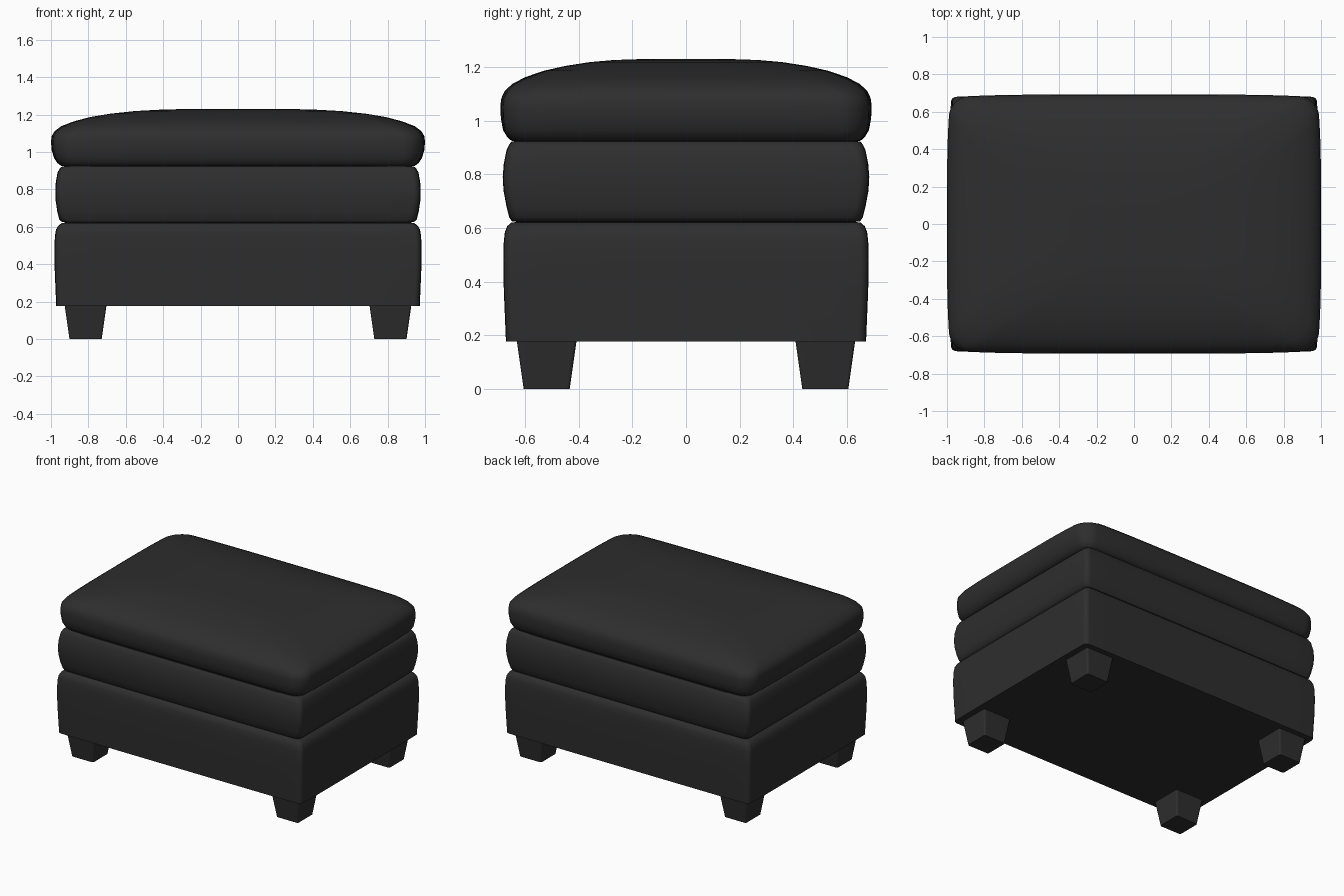
import bpy, bmesh, math

mat = bpy.data.materials.new("black leather")
mat.diffuse_color = (0.027, 0.027, 0.027, 1)


def ring(hx, hy, z, r, bow):
    """Rounded rectangle outline with slightly bowed sides."""
    pts = []
    corners = [(1, 1), (-1, 1), (-1, -1), (1, -1)]
    for i, (sx, sy) in enumerate(corners):
        cx, cy = sx * (hx - r), sy * (hy - r)
        for k in range(9):
            a = math.pi / 2 * (i + k / 8)
            pts.append((cx + r * math.cos(a), cy + r * math.sin(a)))
        # points along the side towards the next corner
        nx, ny = corners[(i + 1) % 4]
        a = math.pi / 2 * (i + 1)
        p = pts[-1]
        q = (nx * (hx - r) + r * math.cos(a), ny * (hy - r) + r * math.sin(a))
        for k in range(1, 12):
            t = k / 12
            pts.append((p[0] + (q[0] - p[0]) * t, p[1] + (q[1] - p[1]) * t))
    return [(x * (1 - bow * (y / hy) ** 4), y * (1 - bow * (x / hx) ** 4), z) for x, y in pts]


def loft(name, rings, angle=40, loc=(0, 0, 0)):
    """Skin a stack of rings (hx, hy, z, corner radius, bow) and cap the ends."""
    bm = bmesh.new()
    rows = [[bm.verts.new(p) for p in ring(*r)] for r in rings]
    n = len(rows[0])
    for a, b in zip(rows, rows[1:]):
        for i in range(n):
            j = (i + 1) % n
            bm.faces.new((a[i], a[j], b[j], b[i]))
    bm.faces.new(rows[0][::-1])
    bm.faces.new(rows[-1])
    for f in bm.faces:
        f.smooth = True
    me = bpy.data.meshes.new(name)
    bm.to_mesh(me)
    bm.free()
    me.set_sharp_from_angle(angle=math.radians(angle))
    me.materials.append(mat)
    ob = bpy.data.objects.new(name, me)
    ob.location = loc
    bpy.context.collection.objects.link(ob)
    return ob


# lower upholstered box
loft("base", [(hx, hy, z, 0.03, 0.003) for hx, hy, z in [
    (0.972, 0.672, 0.177), (0.975, 0.675, 0.25), (0.98, 0.68, 0.37), (0.982, 0.682, 0.48),
    (0.979, 0.68, 0.55), (0.973, 0.676, 0.585), (0.96, 0.667, 0.607),
    (0.942, 0.652, 0.62), (0.90, 0.62, 0.624)]])

# middle roll
loft("middle_band", [(hx, hy, z, 0.035, 0.004) for hx, hy, z in [
    (0.90, 0.62, 0.622), (0.94, 0.65, 0.625), (0.956, 0.66, 0.64), (0.966, 0.67, 0.68),
    (0.975, 0.681, 0.74), (0.977, 0.684, 0.79), (0.974, 0.68, 0.84),
    (0.965, 0.67, 0.89), (0.953, 0.66, 0.912), (0.94, 0.65, 0.923), (0.90, 0.62, 0.926)]])

# domed seat cushion
loft("cushion", [
    (0.90, 0.62, 0.922, 0.06, 0.012), (0.945, 0.652, 0.926, 0.07, 0.012),
    (0.965, 0.668, 0.94, 0.08, 0.014), (0.983, 0.683, 0.966, 0.09, 0.016),
    (0.996, 0.691, 1.01, 0.10, 0.018), (1.0, 0.693, 1.055, 0.10, 0.02),
    (0.996, 0.689, 1.085, 0.10, 0.02), (0.98, 0.676, 1.112, 0.11, 0.022),
    (0.945, 0.648, 1.138, 0.12, 0.025), (0.88, 0.60, 1.163, 0.13, 0.03),
    (0.79, 0.53, 1.187, 0.14, 0.035), (0.68, 0.45, 1.205, 0.15, 0.04),
    (0.55, 0.36, 1.219, 0.15, 0.04), (0.40, 0.27, 1.227, 0.14, 0.04),
    (0.22, 0.15, 1.231, 0.10, 0.03)])

# four tapered feet
for sx, side in ((-1, "left"), (1, "right")):
    for sy, end in ((-1, "front"), (1, "back")):
        loft(f"{end}_{side}_foot", [
            (0.086, 0.086, 0.0, 0.012, 0), (0.112, 0.112, 0.182, 0.012, 0)],
            loc=(sx * 0.815, sy * 0.52, 0))
